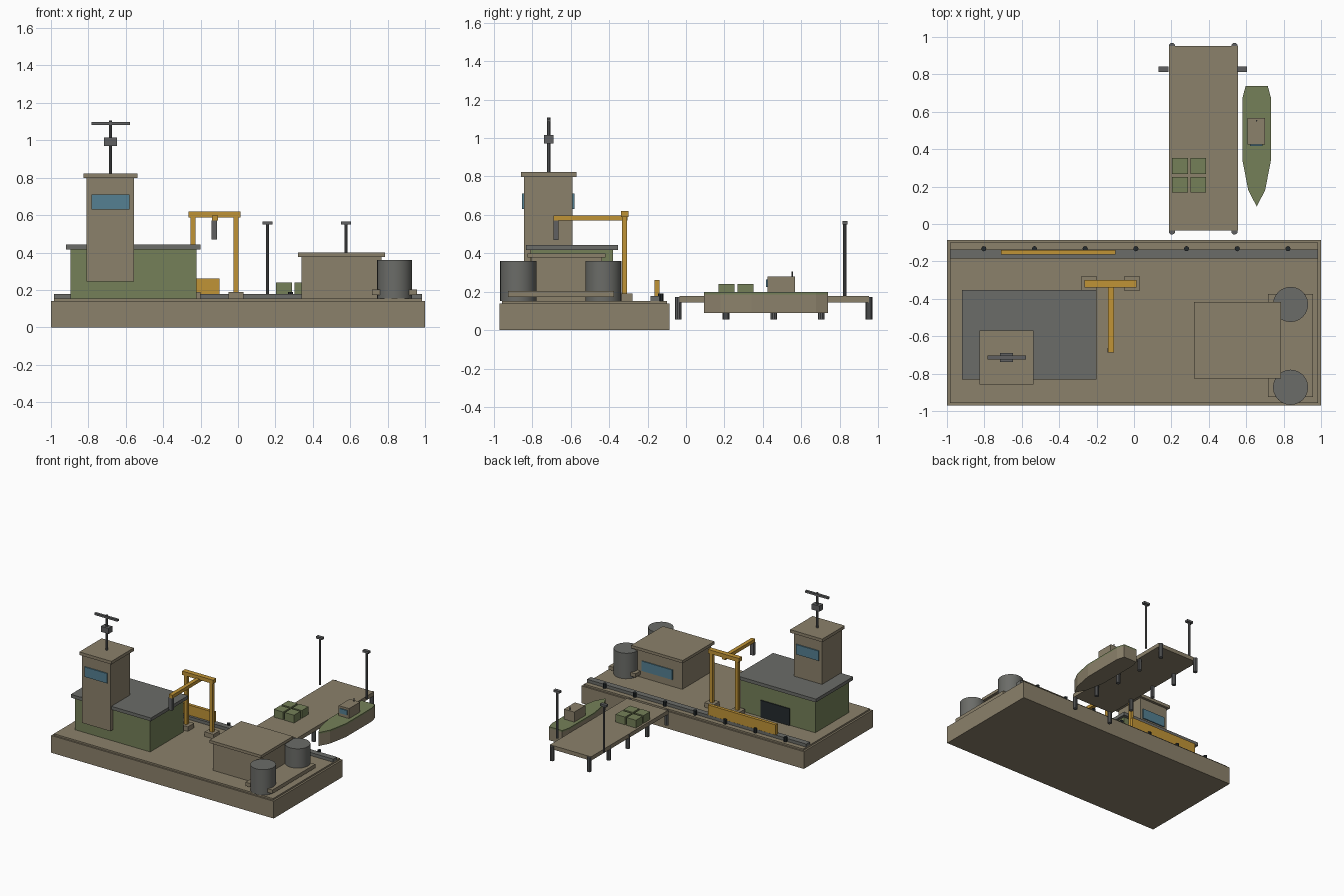
import bpy, bmesh
from mathutils import Vector

cube = bpy.data.objects.get("Cube")
if cube:
    bpy.data.objects.remove(cube, do_unlink=True)


def material(name, rgb):
    m = bpy.data.materials.new(name)
    m.use_nodes = True
    col = (*rgb, 1)
    m.diffuse_color = col
    m.node_tree.nodes["Principled BSDF"].inputs["Base Color"].default_value = col
    return m


TAN = material("tan concrete", (.26, .22, .147))
GREEN = material("olive green", (.178, .216, .098))
GREY = material("roof grey", (.147, .15, .138))
STEEL = material("steel grey", (.115, .118, .12))
YELLOW = material("crane yellow", (.53, .296, .037))
GLASS = material("window blue", (.089, .216, .287))
DARK = material("dark rubber", (.018, .024, .027))


def finish(name, bm, mat):
    bmesh.ops.recalc_face_normals(bm, faces=bm.faces)
    me = bpy.data.meshes.new(name)
    bm.to_mesh(me)
    bm.free()
    me.materials.append(mat)
    ob = bpy.data.objects.new(name, me)
    bpy.context.collection.objects.link(ob)
    return ob


def box(name, mat, x, y, z):
    """Box given by its (min, max) range on each axis."""
    bm = bmesh.new()
    bmesh.ops.create_cube(bm, size=1)
    for v in bm.verts:
        v.co = Vector([(a + b) / 2 + c * (b - a) for (a, b), c in zip((x, y, z), v.co)])
    return finish(name, bm, mat)


def cylinder(name, mat, x, y, z, r, sides=10):
    """Upright cylinder at x, y over the height range z."""
    bm = bmesh.new()
    bmesh.ops.create_cone(bm, cap_ends=True, segments=sides, radius1=r, radius2=r, depth=z[1] - z[0])
    bmesh.ops.translate(bm, verts=bm.verts, vec=(x, y, sum(z) / 2))
    ob = finish(name, bm, mat)
    bpy.ops.object.select_all(action='DESELECT')
    ob.select_set(True)
    bpy.context.view_layer.objects.active = ob
    bpy.ops.object.shade_smooth_by_angle()
    return ob


def prism(name, mat, outline, z):
    """Vertical extrusion of a plan outline."""
    bm = bmesh.new()
    face = bm.faces.new([bm.verts.new((x, y, z[0])) for x, y in outline])
    top = bmesh.ops.extrude_face_region(bm, geom=[face])["geom"]
    verts = [g for g in top if isinstance(g, bmesh.types.BMVert)]
    bmesh.ops.translate(bm, verts=verts, vec=(0, 0, z[1] - z[0]))
    return finish(name, bm, mat)


# Quay
DECK = .153
box("quay_base", TAN, (-1, 1), (-.97, -.085), (0, .14))
box("quay_deck", TAN, (-.985, .985), (-.957, -.098), (.14, DECK))
box("quay_edge_strip", GREY, (-.985, .985), (-.184, -.137), (DECK, .178))
for i in range(7):
    cylinder(f"bollard_{i}", DARK, -.803 + i * .271, -.132, (DECK, .19), .014, 8)
box("quay_barrier", YELLOW, (-.71, -.1), (-.164, -.138), (.175, .26))

# Green warehouse
box("warehouse_walls", GREEN, (-.896, -.222), (-.81, -.38), (DECK, .416))
box("warehouse_roof", GREY, (-.92, -.2), (-.832, -.354), (.416, .443))
box("warehouse_door", DARK, (-.67, -.41), (-.38, -.372), (DECK, .29))

# Control tower
box("tower", TAN, (-.81, -.556), (-.844, -.59), (.245, .798))
box("tower_roof", TAN, (-.826, -.537), (-.858, -.57), (.798, .823))
box("tower_window_front", GLASS, (-.784, -.58), (-.853, -.844), (.63, .71))
box("tower_window_back", GLASS, (-.784, -.58), (-.59, -.581), (.63, .71))
cylinder("radar_mast", STEEL, -.681, -.714, (.823, 1.107), .009)
box("radar_unit", STEEL, (-.716, -.647), (-.738, -.69), (.97, 1.015))
box("radar_bar", STEEL, (-.784, -.578), (-.724, -.704), (1.083, 1.099))

# Portal crane
for side, x in (("right", -.24), ("left", -.01)):
    box(f"crane_foot_{side}", TAN, (x - .04, x + .04), (-.358, -.278), (DECK, .19))
    box(f"crane_leg_{side}", YELLOW, (x - .013, x + .013), (-.333, -.306), (.19, .59))
box("crane_beam", YELLOW, (-.265, .013), (-.339, -.299), (.588, .619))
box("crane_boom", YELLOW, (-.14, -.108), (-.688, -.305), (.57, .597))
box("crane_hook", STEEL, (-.143, -.112), (-.688, -.662), (.47, .572))

# Pump house with tanks
box("pump_house", TAN, (.34, .767), (-.807, -.438), (DECK, .377))
box("pump_house_roof", TAN, (.322, .786), (-.825, -.418), (.377, .4))
box("pump_house_window", GLASS, (.425, .7), (-.438, -.43), (.21, .29))
for name, y in (("front", -.873), ("back", -.43)):
    cylinder(f"tank_{name}", GREY, .837, y, (DECK, .36), .094, 24)
box("tank_platform", TAN, (.716, .957), (-.926, -.375), (.173, .203))

# Pier on posts
PIER = .177
box("pier_deck", TAN, (.187, .556), (-.035, .952), (.145, PIER))
for x in (.203, .537):
    for i in range(5):
        cylinder(f"pier_post_{i}", STEEL, x, -.04 + i * .248, (.055, .172), .017)
for x in (.158, .577):
    cylinder("lamp_pole", STEEL, x, .827, (PIER, .553), .009)
    box("lamp_head", STEEL, (x - .027, x + .027), (.813, .841), (.55, .567))
for x in (.246, .344):
    for y in (.21, .31):
        box("crate", GREEN, (x - .042, x + .042), (y - .042, y + .042), (PIER, .24))

# Boat, mirrored half outline from stern to bow
MID = .656
half = [(.059, .738), (.076, .675), (.076, .34), (.045, .18)]
outline = [(MID + w, y) for w, y in half] + [(MID, .094)]
outline += [(MID - w, y) for w, y in reversed(half)]
prism("boat_hull", TAN, outline, (.09, .187))
prism("boat_deck", GREEN, outline, (.187, .199))
box("boat_cabin", TAN, (.608, .701), (.425, .566), (.199, .28))
box("boat_window", GLASS, (.621, .688), (.417, .425), (.225, .263))
cylinder("boat_antenna", STEEL, MID, .552, (.28, .305), .004, 8)
